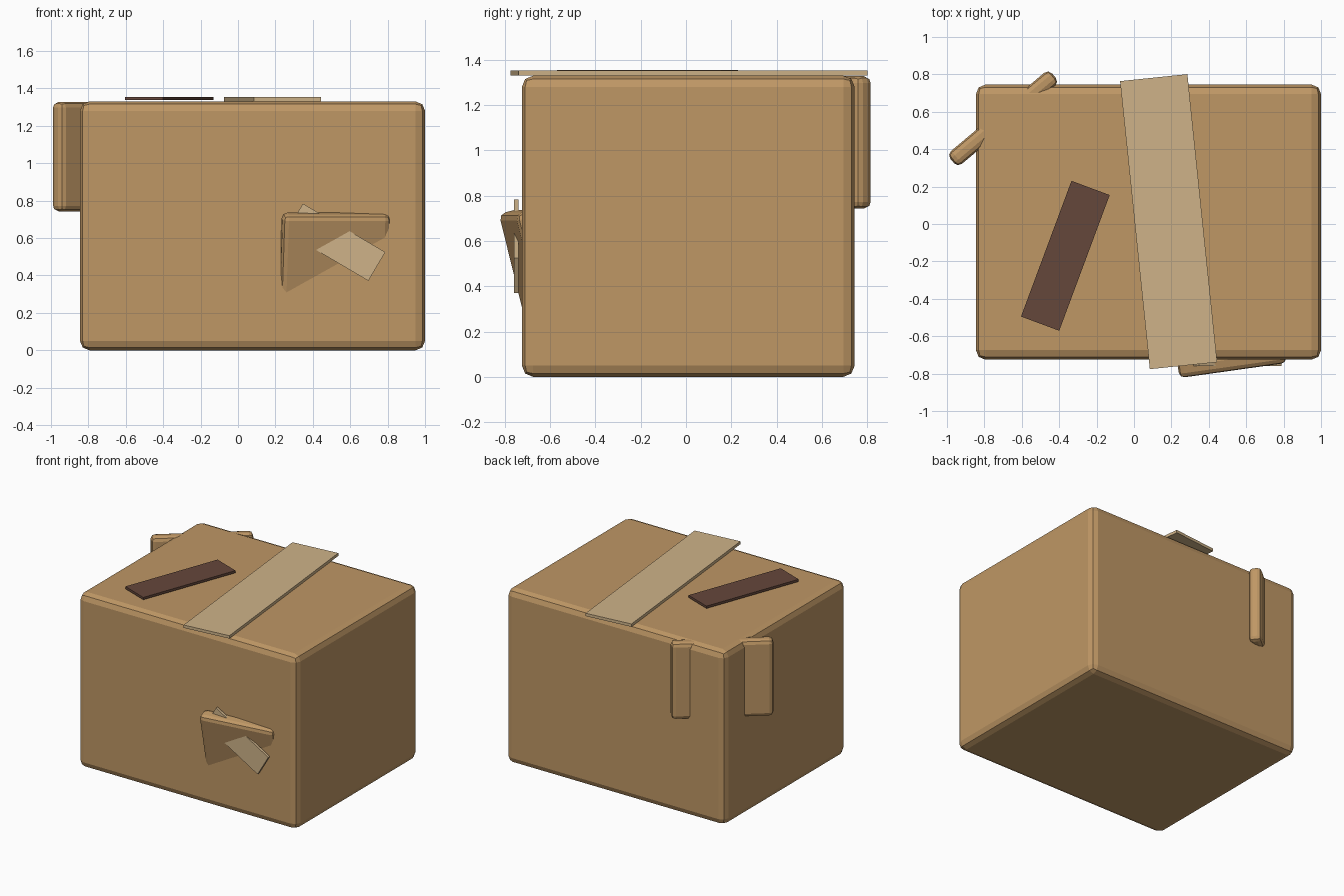
import bpy
from math import radians

if "Cube" in bpy.data.objects:
    bpy.data.objects.remove(bpy.data.objects["Cube"])


def material(name, rgb):
    m = bpy.data.materials.new(name)
    m.diffuse_color = (*rgb, 1)
    m.use_nodes = True
    m.node_tree.nodes["Principled BSDF"].inputs["Base Color"].default_value = m.diffuse_color
    return m


card = material("cardboard", (0.52, 0.31, 0.13))
tan = material("packing_tape", (0.62, 0.45, 0.25))
dark = material("dark_label", (0.13, 0.063, 0.044))


def block(name, size, loc, rot, mat, bevel=0):
    bpy.ops.mesh.primitive_cube_add(size=1, location=loc,
                                    rotation=[radians(a) for a in rot])
    ob = bpy.context.object
    ob.name = name
    ob.scale = size
    bpy.ops.object.transform_apply(location=False, rotation=False, scale=True)
    ob.data.materials.append(mat)
    if bevel:
        mod = ob.modifiers.new("soft_edges", 'BEVEL')
        mod.width = bevel
        mod.segments = 2
    return ob


# Main carton
block("carton", (1.845, 1.47, 1.33), (0.0775, 0.01, 0.665), (0, 0, 0), card, 0.05)

# Slab crossing the back left corner
block("corner_slab", (0.71, 0.09, 0.585), (-0.70, 0.565, 1.035), (0, 0, 40), card, 0.03)

# Tilted dent patch on the front
block("front_patch", (0.58, 0.10, 0.56), (0.515, -0.675, 0.46), (14, 0, 8), card, 0.03)

# Tape strips and label
block("front_tape", (0.511, 0.02, 0.178), (0.522, -0.75, 0.5775), (0, 30.5, 0), tan)
block("top_tape", (0.362, 1.548, 0.022), (0.185, 0.0125, 1.342), (0, 0, 5.9), tan)
block("top_label", (0.218, 0.774, 0.018), (-0.367, -0.17, 1.346), (0, 0, -20.4), dark)
